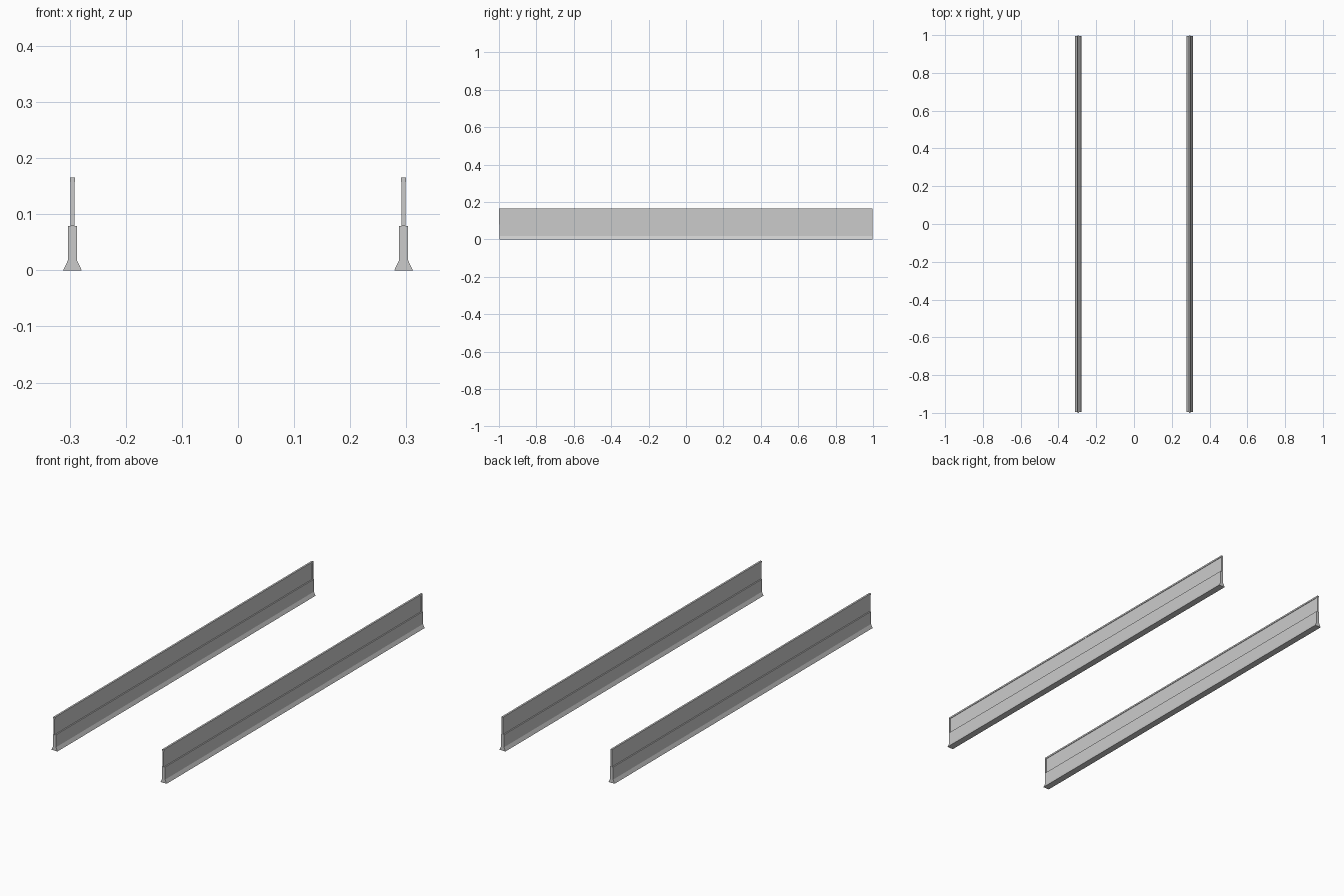
import bpy, bmesh

if "Cube" in bpy.data.objects:
    bpy.data.objects.remove(bpy.data.objects["Cube"])

CX = 0.295  # distance of each barrier from the centre


def prism(name, profile, y0, y1, x):
    """Extrude an x/z profile along y."""
    bm = bmesh.new()
    face = bm.faces.new([bm.verts.new((x + px, y0, pz)) for px, pz in profile])
    ext = bmesh.ops.extrude_face_region(bm, geom=[face])
    verts = [g for g in ext["geom"] if isinstance(g, bmesh.types.BMVert)]
    bmesh.ops.translate(bm, verts=verts, vec=(0, y1 - y0, 0))
    bmesh.ops.recalc_face_normals(bm, faces=bm.faces)
    mesh = bpy.data.meshes.new(name)
    bm.to_mesh(mesh)
    bm.free()
    obj = bpy.data.objects.new(name, mesh)
    bpy.context.collection.objects.link(obj)
    return obj


def rect(half, z0, z1):
    return [(-half, z0), (half, z0), (half, z1), (-half, z1)]


# Flared kick-board profile
base = [(-0.0165, 0), (0.0165, 0), (0.008, 0.018), (0.008, 0.079),
        (-0.008, 0.079), (-0.008, 0.018)]

for side, x in (("left", -CX), ("right", CX)):
    prism(f"{side}_base_board", base, -0.996, 0.996, x)
    # Thin upper panel
    prism(f"{side}_panel", rect(0.002, 0.079, 0.158), -0.995, 0.995, x)
    # Top rail
    prism(f"{side}_top_rail", rect(0.0045, 0.157, 0.165), -1.0, 0.998, x)
    # Posts at the ends and the middle
    for i, (y0, y1) in enumerate([(-1.0, -0.992), (-0.004, 0.004), (0.990, 0.998)]):
        prism(f"{side}_post_{i}", rect(0.0036, 0.079, 0.158), y0, y1, x)
